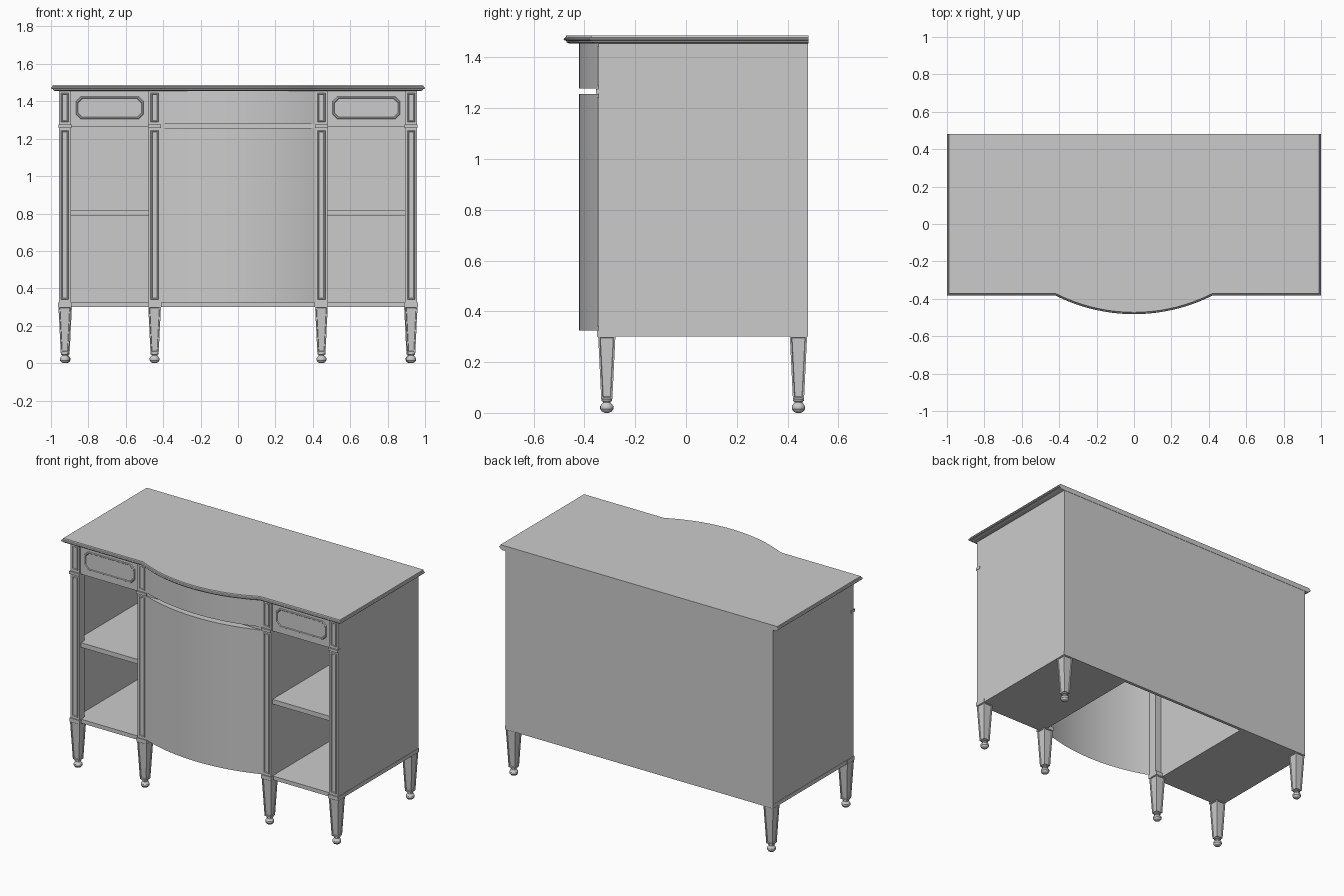
import bpy, bmesh, math
from mathutils import Vector

cube = bpy.data.objects.get("Cube")
if cube:
    bpy.data.objects.remove(cube, do_unlink=True)

# One painted finish for the whole cabinet
GREY = (0.6, 0.6, 0.6, 1)
paint = bpy.data.materials.new("grey_paint")
paint.use_nodes = True
paint.diffuse_color = GREY
paint.node_tree.nodes["Principled BSDF"].inputs["Base Color"].default_value = GREY

BACK, POST_FRONT, TOP_UNDER = 0.48, -0.345, 1.457
BOARD_LOW, BOARD_HIGH, DRAWER_LOW = 0.30, 0.325, 1.265
OUTER_X, INNER_X = 0.926, 0.446
SIDES = ((1, "left"), (-1, "right"))


def finish(name, bm, smooth=False):
    bmesh.ops.recalc_face_normals(bm, faces=bm.faces)
    mesh = bpy.data.meshes.new(name)
    bm.to_mesh(mesh)
    bm.free()
    mesh.materials.append(paint)
    obj = bpy.data.objects.new(name, mesh)
    bpy.context.collection.objects.link(obj)
    if smooth:
        bpy.ops.object.select_all(action='DESELECT')
        obj.select_set(True)
        bpy.context.view_layer.objects.active = obj
        bpy.ops.object.shade_smooth_by_angle(angle=math.radians(30))
    return obj


def loft(bm, rings, cap_first=True, cap_last=True, closed=True):
    """Join rings of points with quads."""
    loops = [[bm.verts.new(p) for p in ring] for ring in rings]
    n = len(loops[0])
    for a, b in zip(loops, loops[1:]):
        for i in range(n if closed else n - 1):
            j = (i + 1) % n
            bm.faces.new((a[i], a[j], b[j], b[i]))
    if cap_first:
        bm.faces.new(loops[0][::-1])
    if cap_last:
        bm.faces.new(loops[-1])


def rect(x, y, z, hx, hy):
    return [(x - hx, y - hy, z), (x + hx, y - hy, z), (x + hx, y + hy, z), (x - hx, y + hy, z)]


def box(name, x0, x1, y0, y1, z0, z1):
    bm = bmesh.new()
    x, y, hx, hy = (x0 + x1) / 2, (y0 + y1) / 2, abs(x1 - x0) / 2, (y1 - y0) / 2
    loft(bm, [rect(x, y, z, hx, hy) for z in (z0, z1)])
    return finish(name, bm)


def framed_panel(name, x, z, hx, hz, y, cut, rim):
    """Thin raised moulding with a sunk centre, lying on a front face."""
    def ring(inset, depth):
        a, b, c = hx - inset, hz - inset, cut
        corners = [(-a + c, -b), (a - c, -b), (a, -b + c), (a, b - c),
                   (a - c, b), (-a + c, b), (-a, b - c), (-a, -b + c)]
        return [(x + u, y - depth, z + v) for u, v in corners]
    bm = bmesh.new()
    loft(bm, [ring(0, 0), ring(rim * 0.3, 0.005), ring(rim * 0.7, 0.005), ring(rim, 0.001)],
         cap_first=False)
    return finish(name, bm)


# Bow-fronted top with a moulded edge on the front and ends
BOW_R, BOW_Y = 0.932, 0.45


def top_outline(d, z, steps=32):
    front = -0.382 + d
    r = BOW_R - d
    limit = math.acos((BOW_Y - front) / r)
    pts = [(1 - d, BACK + 0.002, z), (-1 + d, BACK + 0.002, z), (-1 + d, front, z)]
    for i in range(steps + 1):
        a = limit * (2 * i / steps - 1)
        pts.append((r * math.sin(a), BOW_Y - r * math.cos(a), z))
    return pts + [(1 - d, front, z)]


edge = [(0.022, 1.455), (0.010, 1.461), (0.012, 1.465), (0.003, 1.467), (0, 1.472),
        (0.003, 1.477), (0.008, 1.479), (0.010, 1.487)]
bm = bmesh.new()
loft(bm, [top_outline(d, z) for d, z in edge])
finish("top", bm, True)


# Bowed centre door and drawer: hollow behind, door open underneath
def bowed_front(name, z0, z1, cap_low, cap_high, steps=32):
    half, sag = 0.414, 0.077
    r = (half ** 2 + sag ** 2) / (2 * sag)
    limit = math.asin(half / r)
    angles = [limit * (2 * i / steps - 1) for i in range(steps + 1)]
    arc = [(r * math.sin(a), POST_FRONT - sag + r - r * math.cos(a)) for a in angles]
    bm = bmesh.new()
    loft(bm, [[(x, y, z) for x, y in arc] for z in (z0, z1)], cap_low, cap_high, False)
    finish(name, bm, True)


bowed_front("centre_door", BOARD_HIGH, 1.257, False, True)
bowed_front("centre_drawer", 1.278, TOP_UNDER, True, False)
box("centre_rail", -0.42, 0.42, POST_FRONT, -0.32, 1.257, 1.278)
box("back_panel", -0.957, 0.957, BACK - 0.02, BACK, BOARD_LOW, TOP_UNDER)


def post(name, x):
    box(name, x - 0.032, x + 0.032, POST_FRONT, -0.29, BOARD_HIGH, TOP_UNDER)
    box(name + "_band", x - 0.035, x + 0.035, POST_FRONT - 0.009, -0.32, 1.258, 1.275)
    framed_panel(name + "_upper_panel", x, 1.367, 0.021, 0.078, POST_FRONT, 0.001, 0.009)
    framed_panel(name + "_lower_panel", x, 0.792, 0.021, 0.453, POST_FRONT, 0.001, 0.009)


# Tapered leg with sunk panels, collar and turned foot
def leg(name, x, y):
    bm = bmesh.new()
    loft(bm, [rect(x, y, 0.055, 0.022, 0.022), rect(x, y, BOARD_LOW + 0.003, 0.034, 0.034)])
    bm.normal_update()
    faces = [f for f in bm.faces if abs(f.normal.z) < 0.5]
    bmesh.ops.recalc_face_normals(bm, faces=bm.faces)
    bmesh.ops.inset_individual(bm, faces=faces, thickness=0.009, depth=0)
    bmesh.ops.inset_individual(bm, faces=faces, thickness=0.003, depth=-0.004)
    finish(name, bm)
    box(name + "_collar", x - 0.036, x + 0.036, y - 0.038, y + 0.036, BOARD_LOW, BOARD_HIGH)
    profile = [(0.008, 0), (0.019, 0.005), (0.026, 0.015), (0.026, 0.026), (0.020, 0.035),
               (0.015, 0.040), (0.015, 0.044), (0.021, 0.047), (0.021, 0.053), (0.016, 0.057)]
    bm = bmesh.new()
    loft(bm, [[(x + r * math.cos(k * math.tau / 16), y + r * math.sin(k * math.tau / 16), z)
               for k in range(16)] for r, z in profile])
    finish(name + "_foot", bm, True)


# Open shelf bay on each side
for s, side in SIDES:
    post(side + "_outer_post", s * OUTER_X)
    post(side + "_inner_post", s * INNER_X)
    leg(side + "_outer_front_leg", s * OUTER_X, -0.312)
    leg(side + "_inner_front_leg", s * INNER_X, -0.312)
    leg(side + "_back_leg", s * 0.922, 0.443)
    box(side + "_side_panel", s * 0.937, s * 0.957, POST_FRONT + 0.002, BACK, BOARD_HIGH, TOP_UNDER)
    box(side + "_partition", s * 0.458, s * 0.476, -0.32, BACK - 0.01, BOARD_LOW, TOP_UNDER)
    box(side + "_bottom_board", s * 0.46, s * 0.959, -0.328, BACK, BOARD_LOW, BOARD_HIGH)
    box(side + "_shelf", s * 0.47, s * 0.94, -0.328, BACK - 0.01, 0.79, 0.82)
    box(side + "_drawer", s * 0.47, s * 0.94, -0.332, BACK - 0.01, DRAWER_LOW, TOP_UNDER)
    framed_panel(side + "_drawer_panel", s * 0.686, 1.365, 0.18, 0.06, -0.332, 0.025, 0.01)
